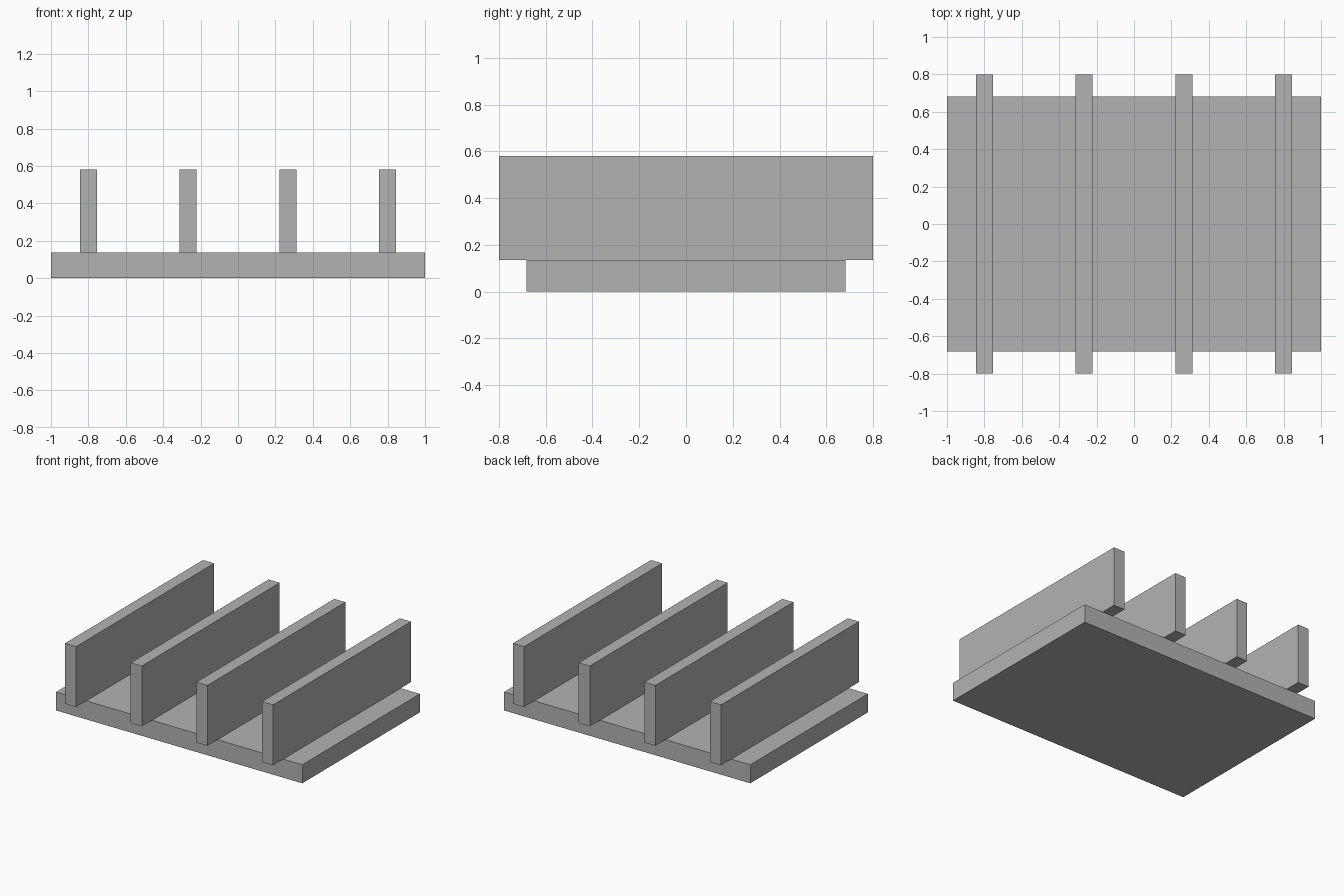
import bpy

cube = bpy.data.objects.get("Cube")
if cube:
    bpy.data.objects.remove(cube, do_unlink=True)

# Single plain grey
grey = bpy.data.materials.new("plain_grey")
grey.use_nodes = True
colour = (0.45, 0.45, 0.45, 1)
grey.diffuse_color = colour
grey.node_tree.nodes["Principled BSDF"].inputs["Base Color"].default_value = colour


def box(name, size, x, bottom):
    """Add a box of the given size, resting on the height 'bottom'."""
    bpy.ops.mesh.primitive_cube_add(size=1, location=(x, 0, bottom + size[2] / 2))
    part = bpy.context.object
    part.name = name
    part.scale = size
    bpy.ops.object.transform_apply(location=False, rotation=False, scale=True)
    part.data.materials.append(grey)


BASE_HEIGHT = 0.136
FIN_SPAN = 1.6

# Base plate
box("base_plate", (2, 1.364, BASE_HEIGHT), 0, 0)

# Four evenly spaced upright fins, overhanging the plate front and back
for i in range(4):
    x = FIN_SPAN * (i / 3 - 0.5)
    box(f"fin_{i + 1}", (0.09, 1.6, 0.444), x, BASE_HEIGHT)
